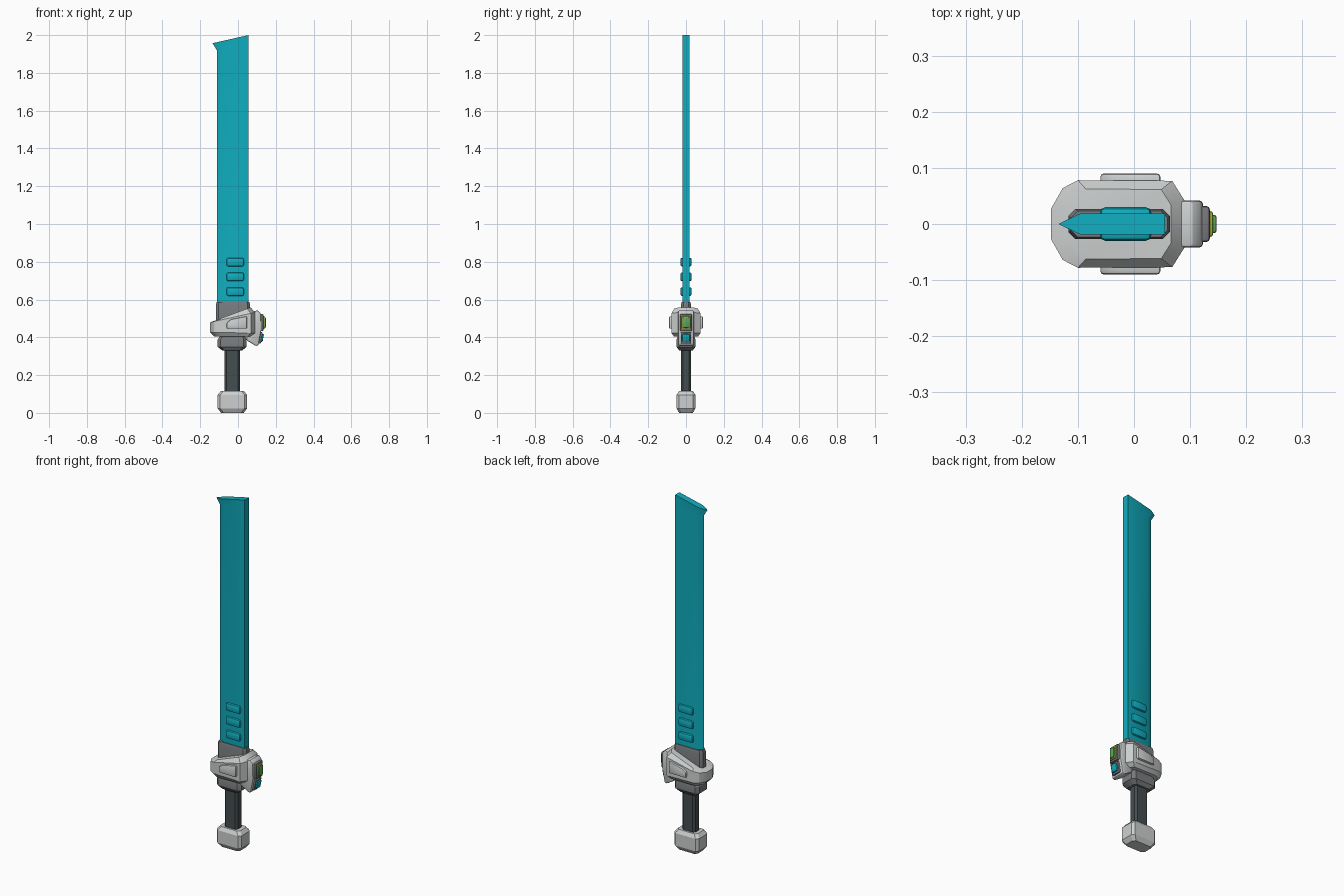
import bpy, bmesh, math
from mathutils import Matrix, Vector

if "Cube" in bpy.data.objects:
    bpy.data.objects.remove(bpy.data.objects["Cube"])


def mat(name, rgb):
    m = bpy.data.materials.new(name)
    m.diffuse_color = (*rgb, 1)
    m.use_nodes = True
    m.node_tree.nodes["Principled BSDF"].inputs["Base Color"].default_value = m.diffuse_color
    return m


TEAL = mat("teal", (0.005, 0.42, 0.52))
LIGHT = mat("light grey", (0.61, 0.63, 0.63))
MID = mat("mid grey", (0.19, 0.2, 0.21))
DARK = mat("charcoal", (0.06, 0.075, 0.08))
GREEN = mat("green", (0.10, 0.40, 0.11))
LIME = mat("yellow green", (0.42, 0.48, 0.05))


def finish(name, bm, material, bevel=0, segs=2):
    bmesh.ops.recalc_face_normals(bm, faces=bm.faces)
    if bevel:
        edges = [e for e in bm.edges if e.calc_face_angle(0) > math.radians(25)]
        bmesh.ops.bevel(bm, geom=edges, offset=bevel, segments=segs,
                        profile=0.5, affect='EDGES', clamp_overlap=True)
    me = bpy.data.meshes.new(name)
    bm.to_mesh(me)
    bm.free()
    me.materials.append(material)
    me.polygons.foreach_set("use_smooth", [True] * len(me.polygons))
    me.set_sharp_from_angle(angle=math.radians(30))
    ob = bpy.data.objects.new(name, me)
    bpy.context.collection.objects.link(ob)
    return ob


def loft(name, rings, material, bevel=0):
    """Skin a stack of equal-length rings and cap both ends."""
    bm = bmesh.new()
    vs = [[bm.verts.new(p) for p in r] for r in rings]
    n = len(vs[0])
    for a, b in zip(vs, vs[1:]):
        for i in range(n):
            j = (i + 1) % n
            bm.faces.new((a[i], a[j], b[j], b[i]))
    bm.faces.new(vs[0])
    bm.faces.new(vs[-1])
    return finish(name, bm, material, bevel)


def octagon(x0, x1, hy, c, z, slope=0):
    """Rectangle with cut corners in plan, on a plane tilted along x."""
    pts = [(x0 + c, -hy), (x1 - c, -hy), (x1, -hy + c), (x1, hy - c),
           (x1 - c, hy), (x0 + c, hy), (x0, hy - c), (x0, -hy + c)]
    return [(x, y, z + slope * x) for x, y in pts]


def prism(name, profile, y0, y1, material, bevel=0):
    return loft(name, [[(x, y, z) for x, z in profile] for y in (y0, y1)],
                material, bevel)


def box(name, centre, size, material, bevel=0.005, tilt=0):
    bm = bmesh.new()
    bmesh.ops.create_cube(bm, size=1)
    bmesh.ops.transform(bm, verts=bm.verts, matrix=Matrix.Translation(centre)
                        @ Matrix.Rotation(tilt, 4, 'Y')
                        @ Matrix.Diagonal((*size, 1)))
    return finish(name, bm, material, bevel)


# Blade: flat body, sharpened left edge, flared slanted tip
def blade_ring(bevel_x, edge_x, z, slope=0):
    pts = [(0.055, -0.019), (0.055, 0.019), (bevel_x, 0.019),
           (edge_x, 0), (bevel_x, -0.019)]
    return [(x, y, z + slope * (x - 0.055)) for x, y in pts]


loft("blade", [blade_ring(-0.075, -0.112, 0.56), blade_ring(-0.075, -0.112, 1.92),
               blade_ring(-0.095, -0.135, 2.0, 0.226)], TEAL)
for i in range(3):
    box(f"blade_pad_{i + 1}", (-0.015, 0, 0.642 + 0.078 * i),
        (0.092, 0.06, 0.046), TEAL, 0.01)

# Collar holding the blade
loft("collar", [octagon(-0.117, 0.064, 0.027, 0.013, 0.48),
                octagon(-0.117, 0.064, 0.027, 0.013, 0.572),
                octagon(-0.112, 0.06, 0.023, 0.012, 0.588)], MID)


# Guard: slanted chamfered shell
def guard_ring(k, z, slope):
    half = [(-0.148, 0.027), (-0.127, 0.064), (-0.1, 0.078),
            (0.068, 0.077), (0.09, 0.042)]
    pts = half + [(x, -y) for x, y in reversed(half)]
    return [(-0.029 + (x + 0.029) * k, y * k, z + slope * x) for x, y in pts]


loft("guard", [guard_ring(0.82, 0.404, 0), guard_ring(1, 0.424, -0.02),
               guard_ring(1, 0.512, 0.22), guard_ring(0.8, 0.532, 0.3)], LIGHT)
for s, side in ((-1, "front"), (1, "back")):
    prism(f"guard_plate_{side}", [(-0.06, 0.446), (0.047, 0.446),
          (0.047, 0.512), (-0.035, 0.496), (-0.06, 0.478)],
          s * 0.06, s * 0.09, LIGHT, 0.006)

# Button housing on the right, with two framed buttons
prism("button_housing", [(0.05, 0.53), (0.105, 0.543), (0.122, 0.525),
      (0.123, 0.437), (0.108, 0.358), (0.095, 0.354), (0.045, 0.385)],
      -0.042, 0.042, LIGHT, 0.009)
box("upper_button_frame", (0.12, 0, 0.478), (0.03, 0.064, 0.09), MID, 0.006)
box("upper_button_rim", (0.13, 0, 0.478), (0.022, 0.046, 0.07), LIME)
box("upper_button", (0.139, 0, 0.478), (0.016, 0.032, 0.056), GREEN, 0.004)
t = math.radians(11)
box("lower_button_frame", (0.115, 0, 0.398), (0.022, 0.054, 0.062), MID, 0.005, t)
box("lower_button", (0.123, 0, 0.398), (0.022, 0.04, 0.044), TEAL, 0.006, t)

# Lower guard block
loft("lower_guard", [octagon(-0.083, 0.022, 0.036, 0.014, 0.33),
                     octagon(-0.108, 0.046, 0.05, 0.016, 0.35),
                     octagon(-0.108, 0.046, 0.05, 0.016, 0.388),
                     octagon(-0.09, 0.035, 0.04, 0.014, 0.415)], MID)

# Grip and pommel
loft("grip", [octagon(-0.072, 0.01, 0.027, 0.011, z) for z in (0.1, 0.34)], DARK)
loft("pommel", [octagon(-0.09, 0.03, 0.036, 0.013, 0),
                octagon(-0.108, 0.048, 0.05, 0.014, 0.024),
                octagon(-0.108, 0.048, 0.05, 0.014, 0.095),
                octagon(-0.092, 0.032, 0.038, 0.013, 0.115)], LIGHT)
